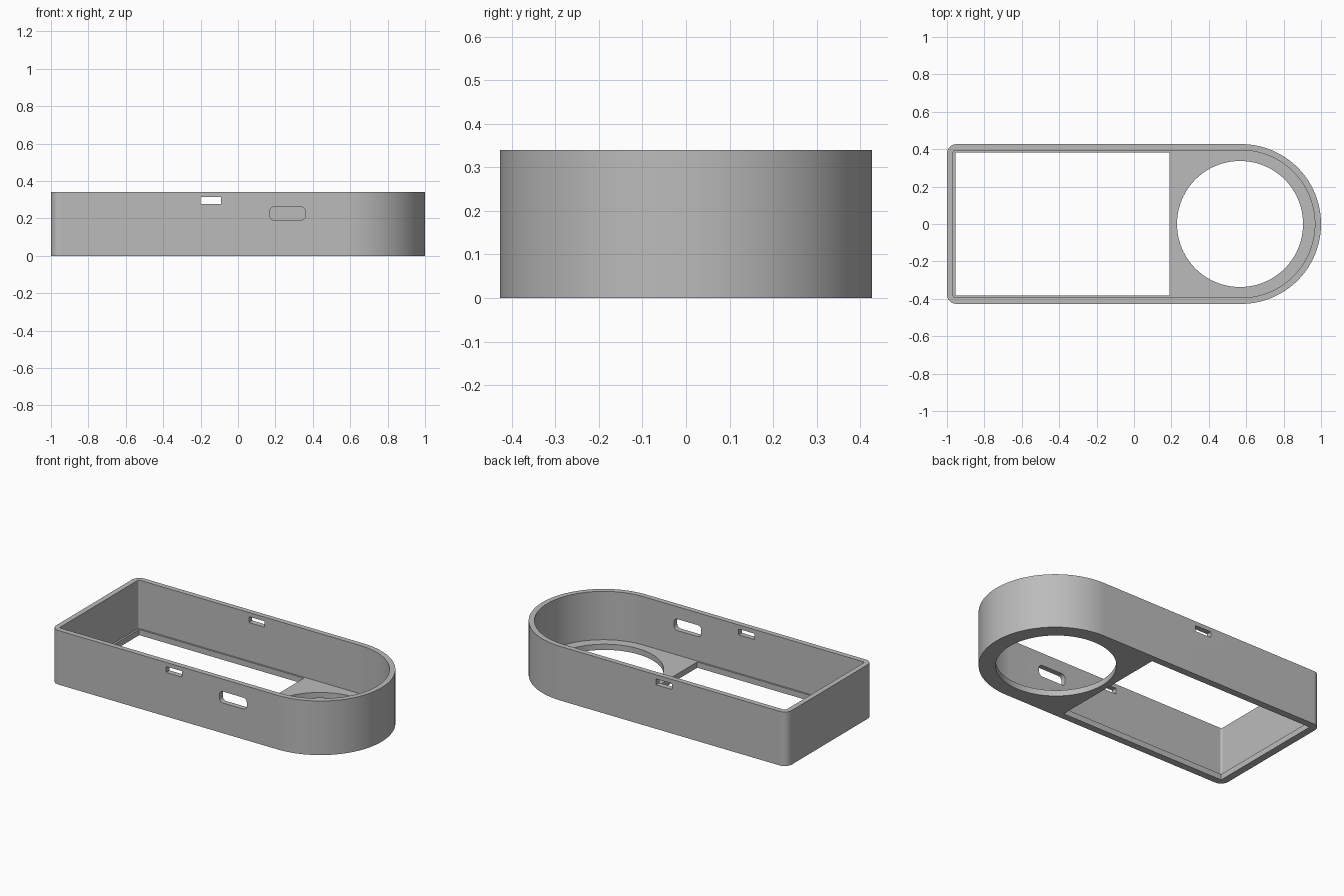
import bpy, bmesh, math
from mathutils import Matrix

if "Cube" in bpy.data.objects:
    bpy.data.objects.remove(bpy.data.objects["Cube"])

LENGTH, HALF_W, HEIGHT = 2.0, 0.427, 0.34
WALL, FLOOR = 0.033, 0.036
ARC_X = 1 - HALF_W

grey = bpy.data.materials.new("plain grey")
grey.use_nodes = True
colour = (0.5, 0.5, 0.5, 1)
grey.diffuse_color = colour
grey.node_tree.nodes["Principled BSDF"].inputs["Base Color"].default_value = colour


def arc(cx, cy, r, start, end, n):
    angles = [math.radians(start + (end - start) * i / n) for i in range(n + 1)]
    return [(cx + r * math.cos(a), cy + r * math.sin(a)) for a in angles]


def capsule(inset, corner):
    """Outline with a round right end and small rounded left corners."""
    w, x = HALF_W - inset, -1 + inset + corner
    return (arc(ARC_X, 0, w, -90, 90, 64)
            + arc(x, w - corner, corner, 90, 180, 8)
            + arc(x, corner - w, corner, 180, 270, 8))


def rounded_rect(x0, x1, y0, y1, r):
    corners = [(x1 - r, y1 - r), (x0 + r, y1 - r), (x0 + r, y0 + r), (x1 - r, y0 + r)]
    return [p for i, (x, y) in enumerate(corners)
            for p in arc(x, y, r, 90 * i, 90 * i + 90, 6)]


def prism(name, outline, low, high, upright=False):
    """Extrude an outline along z, or along y when upright."""
    bm = bmesh.new()
    face = bm.faces.new([bm.verts.new((x, y, low)) for x, y in outline])
    top = bmesh.ops.extrude_face_region(bm, geom=[face])["geom"]
    bmesh.ops.translate(bm, vec=(0, 0, high - low),
                        verts=[v for v in top if isinstance(v, bmesh.types.BMVert)])
    if upright:
        bmesh.ops.transform(bm, matrix=Matrix.Rotation(math.pi / 2, 4, "X"), verts=bm.verts)
    bmesh.ops.recalc_face_normals(bm, faces=bm.faces)
    mesh = bpy.data.meshes.new(name)
    bm.to_mesh(mesh)
    bm.free()
    mesh.materials.append(grey)
    obj = bpy.data.objects.new(name, mesh)
    bpy.context.collection.objects.link(obj)
    return obj


# Solid body of the tray
body = prism("case_body", capsule(0, 0.05), 0, HEIGHT)

# Cavity, floor openings and wall slots
window = [(-0.955, -0.383), (0.19, -0.383), (0.19, 0.383), (-0.955, 0.383)]
cutters = [
    prism("cavity_cutter", capsule(WALL, 0.012), FLOOR, 1),
    prism("window_cutter", window, -1, 0.2),
    prism("round_hole_cutter", arc(0.567, 0, 0.337, 0, 360, 96)[:-1], -1, 0.2),
    prism("small_slot_cutter", rounded_rect(-0.2, -0.09, 0.277, 0.314, 0.004), -1, 1, True),
    prism("large_slot_cutter", rounded_rect(0.17, 0.36, 0.19, 0.262, 0.025), 0.2, 1, True),
]
bpy.ops.object.select_all(action="DESELECT")
bpy.context.view_layer.objects.active = body
body.select_set(True)
for cutter in cutters:
    cutter.hide_render = True
    cut = body.modifiers.new("cut", "BOOLEAN")
    cut.operation, cut.solver, cut.object = "DIFFERENCE", "EXACT", cutter
    bpy.ops.object.modifier_apply(modifier=cut.name)
    bpy.data.objects.remove(cutter)

# Smooth the curved walls, keep the rims crisp
bpy.ops.object.shade_smooth_by_angle(angle=math.radians(30))
normals = body.modifiers.new("flat_walls", "WEIGHTED_NORMAL")
normals.keep_sharp = True
